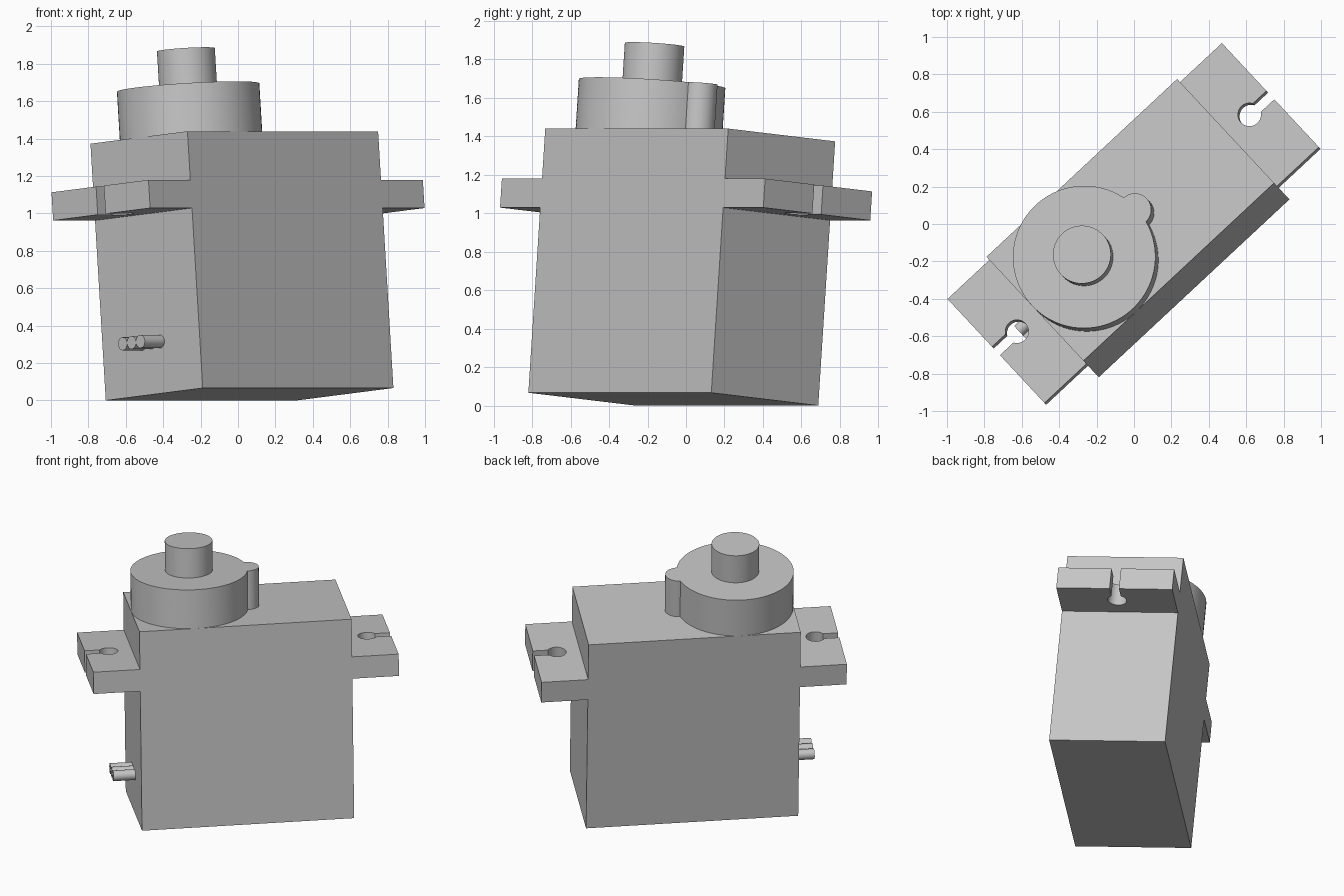
import bpy
import bmesh
from math import radians, pi, cos, sin, acos, asin, atan2
from mathutils import Matrix

cube = bpy.data.objects.get("Cube")
if cube:
    bpy.data.objects.remove(cube, do_unlink=True)

# One grey plastic
grey = bpy.data.materials.new("grey plastic")
grey.use_nodes = True
GREY = (0.56, 0.56, 0.56, 1)
grey.diffuse_color = GREY
grey.node_tree.nodes["Principled BSDF"].inputs["Base Color"].default_value = GREY

# Motor dimensions
LENGTH, WIDTH, HEIGHT = 1.394, 0.763, 1.378
HALF_L, HALF_W = LENGTH / 2, WIDTH / 2

# Pose of the whole motor: turned and leaning slightly
POSE = (Matrix.Translation((0.062, -0.066, 0.0333))
        @ Matrix.Rotation(radians(43), 4, "Z")
        @ Matrix.Rotation(radians(-5), 4, "X"))


def arc(cx, cy, r, a0, a1, n):
    """Points along an arc, both ends included."""
    angles = [a0 + (a1 - a0) * i / n for i in range(n + 1)]
    return [(cx + r * cos(a), cy + r * sin(a)) for a in angles]


def circle(cx, cy, r, n=64):
    return arc(cx, cy, r, 0, 2 * pi, n)[:-1]


def prism(name, outline, z0, z1, place=Matrix()):
    """Extrude a flat outline from z0 to z1 into a solid."""
    bm = bmesh.new()
    base = bm.faces.new([bm.verts.new((x, y, z0)) for x, y in outline])
    top = bmesh.ops.extrude_face_region(bm, geom=[base], use_keep_orig=True)
    verts = [g for g in top["geom"] if isinstance(g, bmesh.types.BMVert)]
    bmesh.ops.translate(bm, verts=verts, vec=(0, 0, z1 - z0))
    bmesh.ops.recalc_face_normals(bm, faces=bm.faces)
    mesh = bpy.data.meshes.new(name)
    bm.to_mesh(mesh)
    bm.free()
    mesh.shade_smooth()
    mesh.set_sharp_from_angle(angle=radians(30))
    mesh.materials.append(grey)
    obj = bpy.data.objects.new(name, mesh)
    bpy.context.collection.objects.link(obj)
    obj.matrix_world = POSE @ place
    return obj


# Box body
prism("motor_body", [(-HALF_L, -HALF_W), (HALF_L, -HALF_W),
                     (HALF_L, HALF_W), (-HALF_L, HALF_W)], 0, HEIGHT)

# Mounting tabs, each with a screw hole open to the end through a slot
TAB_END, HOLE_X, HOLE_R, SLOT = 1.003, 0.85, 0.062, 0.031
a = asin(SLOT / HOLE_R)
tab = ([(HALF_L, -HALF_W), (TAB_END, -HALF_W), (TAB_END, -SLOT)]
       + arc(HOLE_X, 0, HOLE_R, 2 * pi - a, a, 32)
       + [(TAB_END, SLOT), (TAB_END, HALF_W), (HALF_L, HALF_W)])
for name, turn in (("left_mounting_tab", 0), ("right_mounting_tab", pi)):
    prism(name, tab, 0.966, 1.117, Matrix.Rotation(turn, 4, "Z"))

# Gear housing: a large disc merged with a small round lobe
R, LOBE_R, DIST = HALF_W, 0.088, 0.37
AXIS_X = -HALF_L + HALF_W
HOUSING_TOP = HEIGHT + 0.268
t = acos((R * R + DIST * DIST - LOBE_R * LOBE_R) / (2 * R * DIST))
p = atan2(R * sin(t), R * cos(t) - DIST)
housing = (arc(AXIS_X, 0, R, t, 2 * pi - t, 72)
           + arc(AXIS_X + DIST, 0, LOBE_R, -p, p, 24)[1:-1])
prism("gear_housing", housing, HEIGHT, HOUSING_TOP)

# Output shaft
prism("output_shaft", circle(AXIS_X, 0, 0.155), HOUSING_TOP, HOUSING_TOP + 0.203)

# Three wires side by side, leaving the end of the body
WIRE_R = 0.035
for i in (-1, 0, 1):
    place = (Matrix.Translation((-HALF_L, i * 2 * WIRE_R, 0.277))
             @ Matrix.Rotation(-pi / 2, 4, "Y"))
    prism(f"wire_{i + 2}", circle(0, 0, WIRE_R, 32), 0, 0.144, place)
